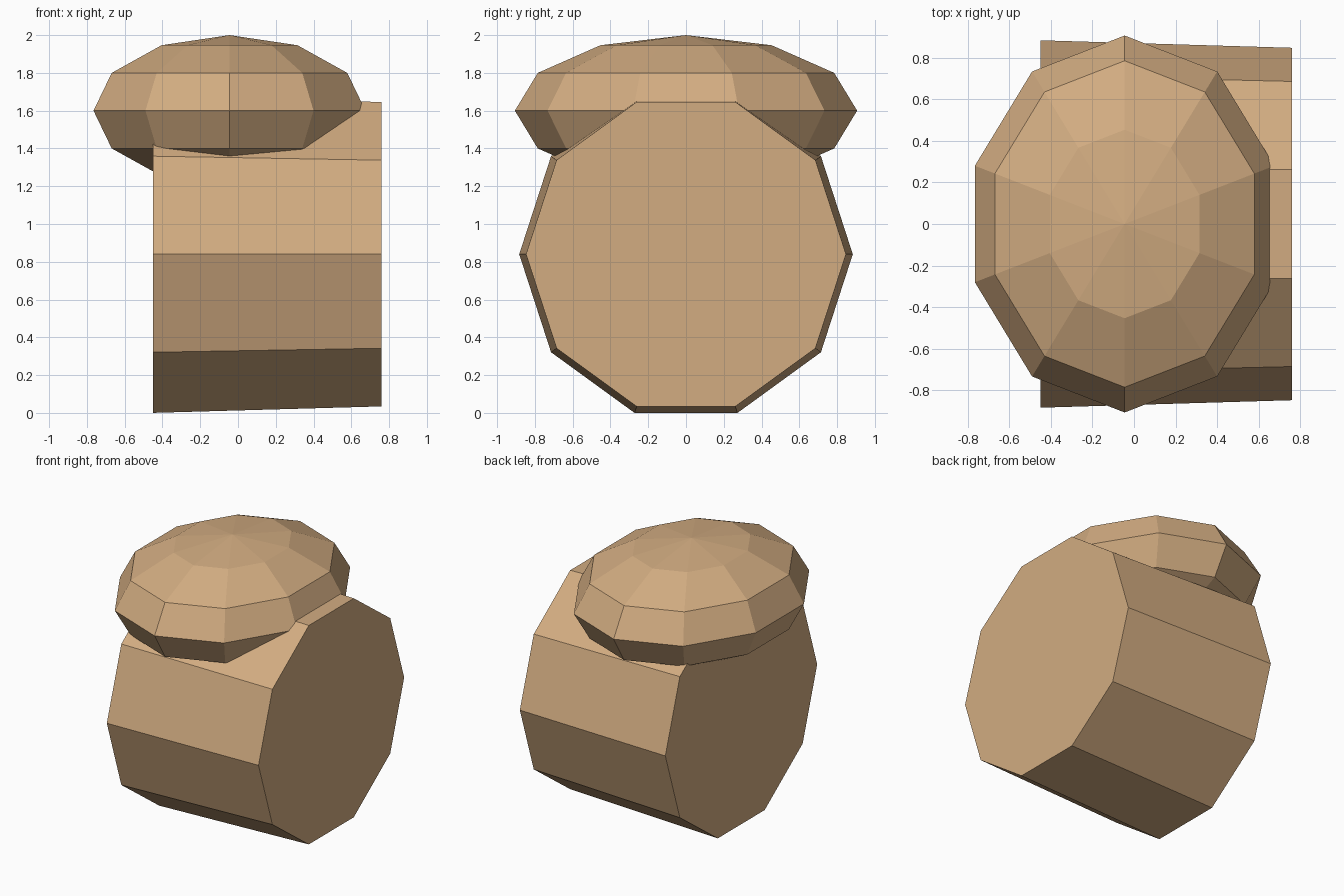
import bpy, bmesh, math

if "Cube" in bpy.data.objects:
    bpy.data.objects.remove(bpy.data.objects["Cube"])

SIDES = 10

tan = bpy.data.materials.new("tan")
tan.diffuse_color = (0.645, 0.413, 0.220, 1.0)
tan.use_nodes = True
tan.node_tree.nodes["Principled BSDF"].inputs["Base Color"].default_value = tan.diffuse_color


def finish(name, bm):
    bmesh.ops.recalc_face_normals(bm, faces=bm.faces)
    mesh = bpy.data.meshes.new(name)
    bm.to_mesh(mesh)
    bm.free()
    mesh.materials.append(tan)
    obj = bpy.data.objects.new(name, mesh)
    bpy.context.collection.objects.link(obj)
    return obj


def bridge(bm, a, b):
    for i in range(SIDES):
        j = (i + 1) % SIDES
        bm.faces.new((a[i], a[j], b[j], b[i]))


# Body: slightly tapered ten-sided drum lying along x
bm = bmesh.new()
rings = []
for x, r in ((-0.45, 0.883), (0.76, 0.847)):
    ring = [bm.verts.new((x, r * math.cos(math.tau * i / SIDES),
                          0.84 + r * math.sin(math.tau * i / SIDES)))
            for i in range(SIDES)]
    bm.faces.new(ring)
    rings.append(ring)
bridge(bm, *rings)
finish("drum_body", bm)

# Cap: flattened ten-sided ball sitting on top, a corner facing +y and -y
CX, CZ = -0.045, 1.6
RX, RY, RZ = 0.757, 0.906, 0.4
bm = bmesh.new()
rings = []
for k in range(1, 6):
    t = math.pi * k / 6
    s = math.sin(t)
    rings.append([bm.verts.new((CX + RX * s * math.sin(math.tau * i / SIDES),
                                RY * s * math.cos(math.tau * i / SIDES),
                                CZ + RZ * math.cos(t)))
                  for i in range(SIDES)])
for a, b in zip(rings, rings[1:]):
    bridge(bm, a, b)
for z, ring in ((CZ + RZ, rings[0]), (CZ - RZ, rings[-1])):
    pole = bm.verts.new((CX, 0, z))
    for i in range(SIDES):
        bm.faces.new((pole, ring[i], ring[(i + 1) % SIDES]))
finish("rounded_cap", bm)
